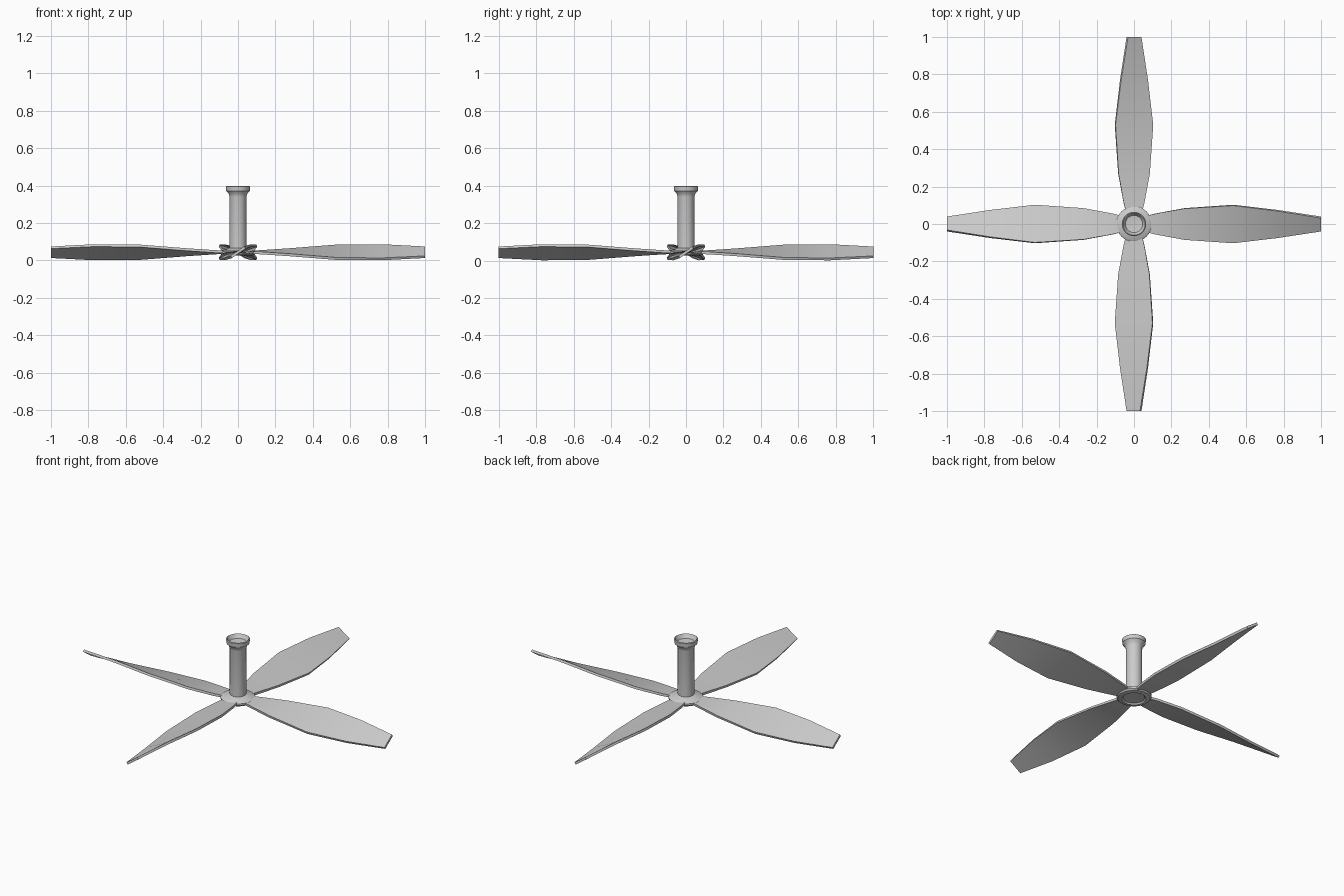
import bpy, bmesh, math

if "Cube" in bpy.data.objects:
    bpy.data.objects.remove(bpy.data.objects["Cube"])


def finish(name, bm, angle):
    bmesh.ops.remove_doubles(bm, verts=bm.verts, dist=1e-5)
    bmesh.ops.recalc_face_normals(bm, faces=bm.faces)
    me = bpy.data.meshes.new(name)
    bm.to_mesh(me)
    bm.free()
    ob = bpy.data.objects.new(name, me)
    bpy.context.collection.objects.link(ob)
    bpy.ops.object.select_all(action='DESELECT')
    ob.select_set(True)
    bpy.context.view_layer.objects.active = ob
    bpy.ops.object.shade_smooth_by_angle(angle=math.radians(angle))
    return ob


def lathe(name, profile, steps=32):
    bm = bmesh.new()
    vs = [bm.verts.new((r, 0, z)) for r, z in profile]
    es = [bm.edges.new(p) for p in zip(vs, vs[1:])]
    bmesh.ops.spin(bm, geom=vs + es, axis=(0, 0, 1), cent=(0, 0, 0),
                   angle=2 * math.pi, steps=steps)
    return finish(name, bm, 35)


def blade(name, turn):
    # twisted plank: (distance out, half chord, pitch in degrees)
    stations = [(0.03, 0.035, 1), (0.12, 0.057, 4), (0.27, 0.085, 9.5),
                (0.53, 0.104, 19), (0.77, 0.075, 27), (1.0, 0.038, 35)]
    t, zc = 0.007, 0.044
    bm = bmesh.new()
    rings = []
    for x, half, deg in stations:
        a = math.radians(deg)
        s, c = math.sin(a), math.cos(a)
        w = half / c * (1 - 0.1 * s)
        rings.append([bm.verts.new((x, u * w * c - v * s, zc + u * w * s + v * c))
                      for u, v in ((-1, -t), (1, -t), (1, t), (-1, t))])
    for a, b in zip(rings, rings[1:]):
        for i in range(4):
            j = (i + 1) % 4
            bm.faces.new((a[i], a[j], b[j], b[i]))
    bm.faces.new(rings[0])
    bm.faces.new(rings[-1])
    ob = finish(name, bm, 30)
    ob.rotation_euler.z = turn


# hanging rod with a flared ceiling cup
lathe("down_rod", [(0, 0.045), (0.045, 0.045), (0.045, 0.34), (0.05, 0.358),
                   (0.063, 0.372), (0.065, 0.395), (0.06, 0.398),
                   (0.046, 0.375), (0, 0.37)])

# disc hub with a dished underside
lathe("hub", [(0, 0.068), (0.05, 0.066), (0.062, 0.058), (0.085, 0.056),
              (0.095, 0.048), (0.095, 0.038), (0.088, 0.03),
              (0.066, 0.026), (0.058, 0.034), (0, 0.036)])

# four blades
for k in range(4):
    blade(f"blade_{k + 1}", k * math.pi / 2)
